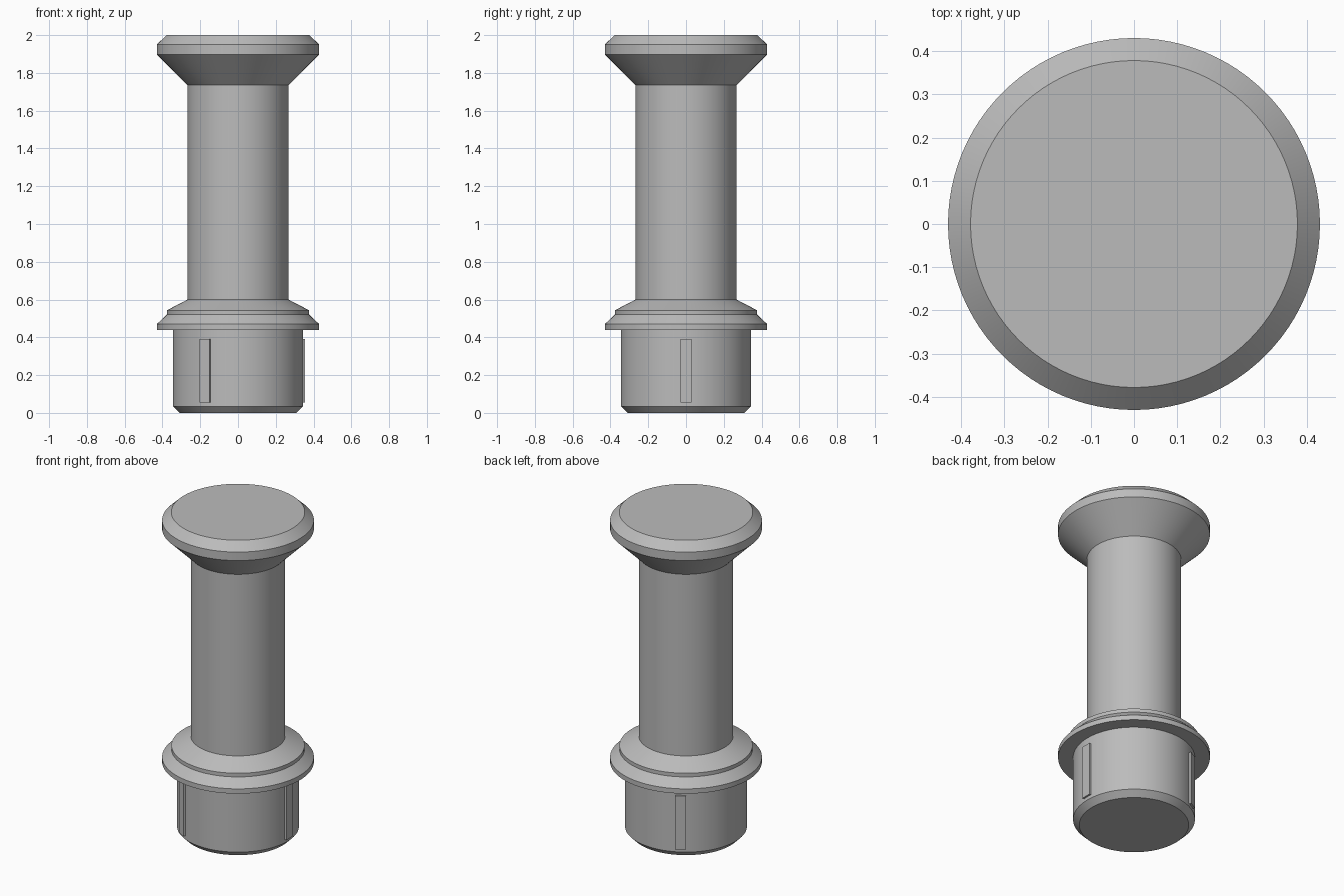
import bpy
import bmesh
from math import radians, tau
from mathutils import Matrix, Vector

cube = bpy.data.objects.get("Cube")
if cube:
    bpy.data.objects.remove(cube, do_unlink=True)

grey = bpy.data.materials.new("plain_grey")
grey.use_nodes = True
grey.diffuse_color = (0.5, 0.5, 0.5, 1)
grey.node_tree.nodes["Principled BSDF"].inputs["Base Color"].default_value = grey.diffuse_color


def add_object(name, bm):
    bmesh.ops.recalc_face_normals(bm, faces=bm.faces)
    mesh = bpy.data.meshes.new(name)
    bm.to_mesh(mesh)
    bm.free()
    mesh.materials.append(grey)
    obj = bpy.data.objects.new(name, mesh)
    bpy.context.collection.objects.link(obj)
    return obj


def lathe(name, profile, steps=96):
    """Revolve (radius, height) points about z into a closed solid."""
    bm = bmesh.new()
    verts = [bm.verts.new((r, 0, z)) for r, z in profile]
    edges = [bm.edges.new(pair) for pair in zip(verts, verts[1:])]
    bmesh.ops.spin(bm, geom=verts + edges, cent=(0, 0, 0), axis=(0, 0, 1),
                   angle=tau, steps=steps, use_duplicate=False)
    bmesh.ops.remove_doubles(bm, verts=bm.verts, dist=0.0005)
    # cap the open top and bottom rims
    bmesh.ops.holes_fill(bm, edges=[e for e in bm.edges if e.is_boundary], sides=0)
    obj = add_object(name, bm)
    bpy.ops.object.select_all(action="DESELECT")
    obj.select_set(True)
    bpy.context.view_layer.objects.active = obj
    bpy.ops.object.shade_smooth_by_angle(angle=radians(20))
    return obj


# Turned body: chamfered plug, stepped flange, shaft and flared head
plug = [(0.31, 0), (0.345, 0.035), (0.345, 0.44)]
flange = [(0.43, 0.44), (0.43, 0.47), (0.377, 0.52), (0.377, 0.543)]
shaft = [(0.267, 0.6), (0.267, 1.735)]
head = [(0.43, 1.897), (0.43, 1.95), (0.378, 2)]
lathe("turned_body", plug + flange + shaft + head)

# Three thin grip ribs spaced evenly around the plug
for i, side in enumerate(("left", "back_right", "front_right")):
    bm = bmesh.new()
    bmesh.ops.create_cube(bm, size=1)
    size = Vector((0.026, 0.06, 0.334))
    bmesh.ops.scale(bm, vec=size, verts=bm.verts)
    bmesh.ops.translate(bm, vec=(0.343, 0, 0.223), verts=bm.verts)
    bm.transform(Matrix.Rotation(tau * i / 3, 4, "Z"))
    add_object("grip_rib_" + side, bm)
